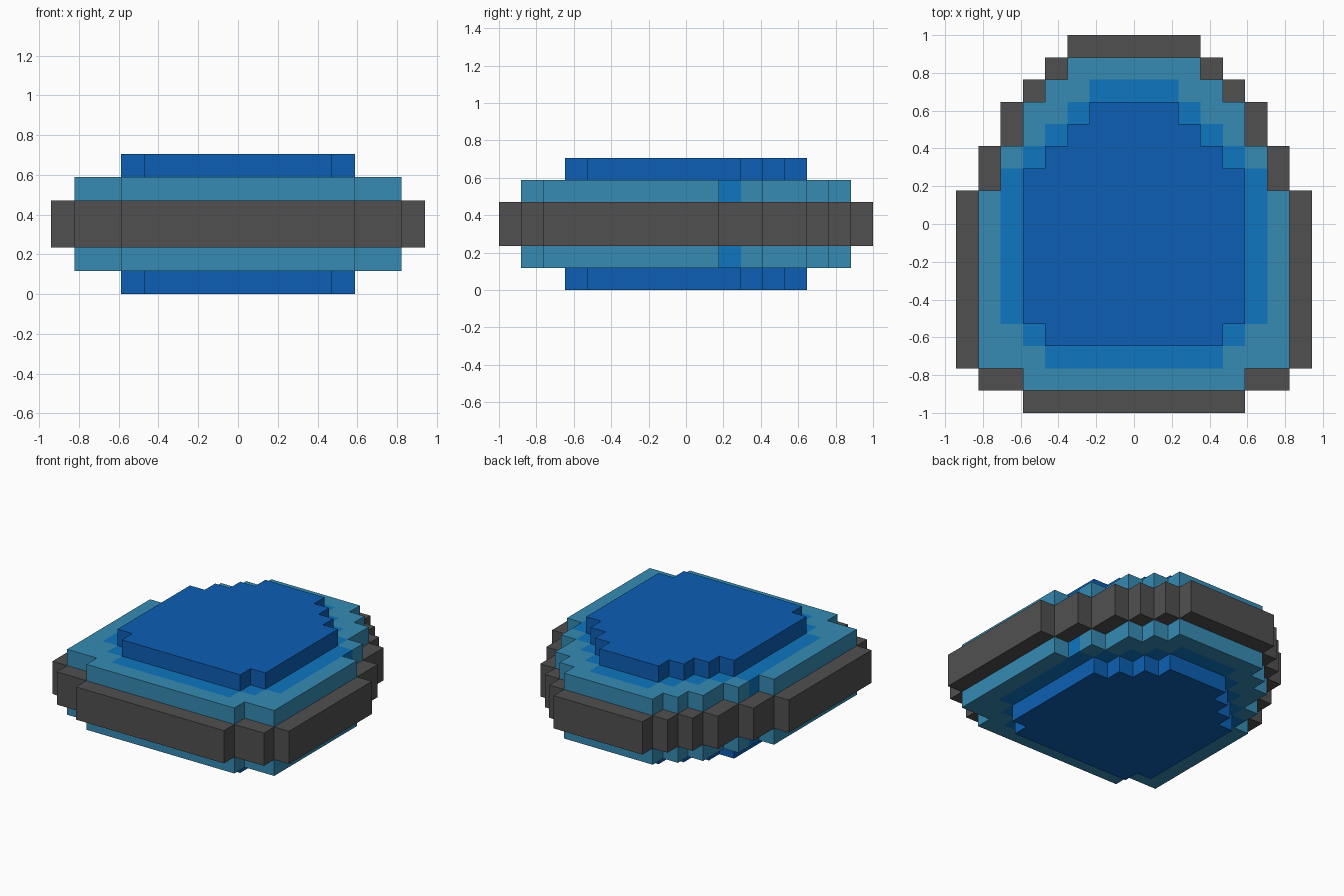
import bpy, bmesh, math

cube = bpy.data.objects.get("Cube")
if cube:
    bpy.data.objects.remove(cube, do_unlink=True)

U = 2 / 17  # size of one block


def linear(v):
    v /= 255
    return v / 12.92 if v <= 0.04045 else ((v + 0.055) / 1.055) ** 2.4


def material(name, r, g, b):
    colour = (linear(r), linear(g), linear(b), 1)
    m = bpy.data.materials.new(name)
    m.use_nodes = True
    m.diffuse_color = colour
    node = next(n for n in m.node_tree.nodes if n.type == 'BSDF_PRINCIPLED')
    node.inputs["Base Color"].default_value = colour
    node.inputs["Roughness"].default_value = 0.8
    return m


grey = material("dark grey", 80, 80, 80)
teal = material("teal blue", 54, 139, 180)
bright = material("bright blue", 14, 118, 192)
deep = material("deep blue", 12, 95, 180)


# Each outline runs front to back: (half width, number of block rows)
def cells(start, outline):
    found, y = set(), start
    for half, rows in outline:
        found |= {(x, y + r) for x in range(-half, half) for r in range(rows)}
        y += rows
    return found


BAND = cells(0, [(5, 1), (7, 1), (8, 8), (7, 2), (6, 2), (5, 1), (4, 1), (3, 1)])
RIM = cells(1, [(5, 1), (7, 8), (6, 2), (5, 2), (4, 1), (3, 1)])
HALO = cells(2, [(4, 1), (5, 1), (6, 7), (5, 1), (4, 1), (3, 1), (2, 1)])
PLATE = cells(3, [(4, 1), (5, 7), (4, 1), (3, 1), (2, 1)])


def layer(name, blocks, z0, z1, main, accent=None, accent_blocks=()):
    """Closed shell of a one-block-pattern slab, coloured per block."""
    bm = bmesh.new()

    def face(points, index):
        f = bm.faces.new([bm.verts.new((x * U, (y - 8.5) * U, z * U)) for x, y, z in points])
        f.material_index = index

    for x, y in blocks:
        i = int((x, y) in accent_blocks)
        ring = [(x, y), (x + 1, y), (x + 1, y + 1), (x, y + 1)]
        face([(*p, z1) for p in ring], i)
        face([(*p, z0) for p in reversed(ring)], i)
        # Walls only where there is no neighbouring block
        for k, (dx, dy) in enumerate([(0, -1), (1, 0), (0, 1), (-1, 0)]):
            if (x + dx, y + dy) not in blocks:
                a, b = ring[k], ring[(k + 1) % 4]
                face([(*a, z0), (*b, z0), (*b, z1), (*a, z1)], i)
    bmesh.ops.remove_doubles(bm, verts=bm.verts, dist=U / 100)
    bmesh.ops.dissolve_limit(bm, angle_limit=math.radians(1), verts=bm.verts,
                             edges=bm.edges, delimit={'MATERIAL'})
    mesh = bpy.data.meshes.new(name)
    bm.to_mesh(mesh)
    bm.free()
    mesh.materials.append(main)
    if accent:
        mesh.materials.append(accent)
    bpy.context.collection.objects.link(bpy.data.objects.new(name, mesh))


# Stacked slabs, symmetric above and below the middle band
layer("middle_band", BAND, 2, 4, grey)
for side, rim_z, plate_z in (("lower", 1, 0), ("upper", 4, 5)):
    layer(side + "_rim", RIM, rim_z, rim_z + 1, teal, bright, HALO)
    layer(side + "_plate", PLATE, plate_z, plate_z + 1, deep)
